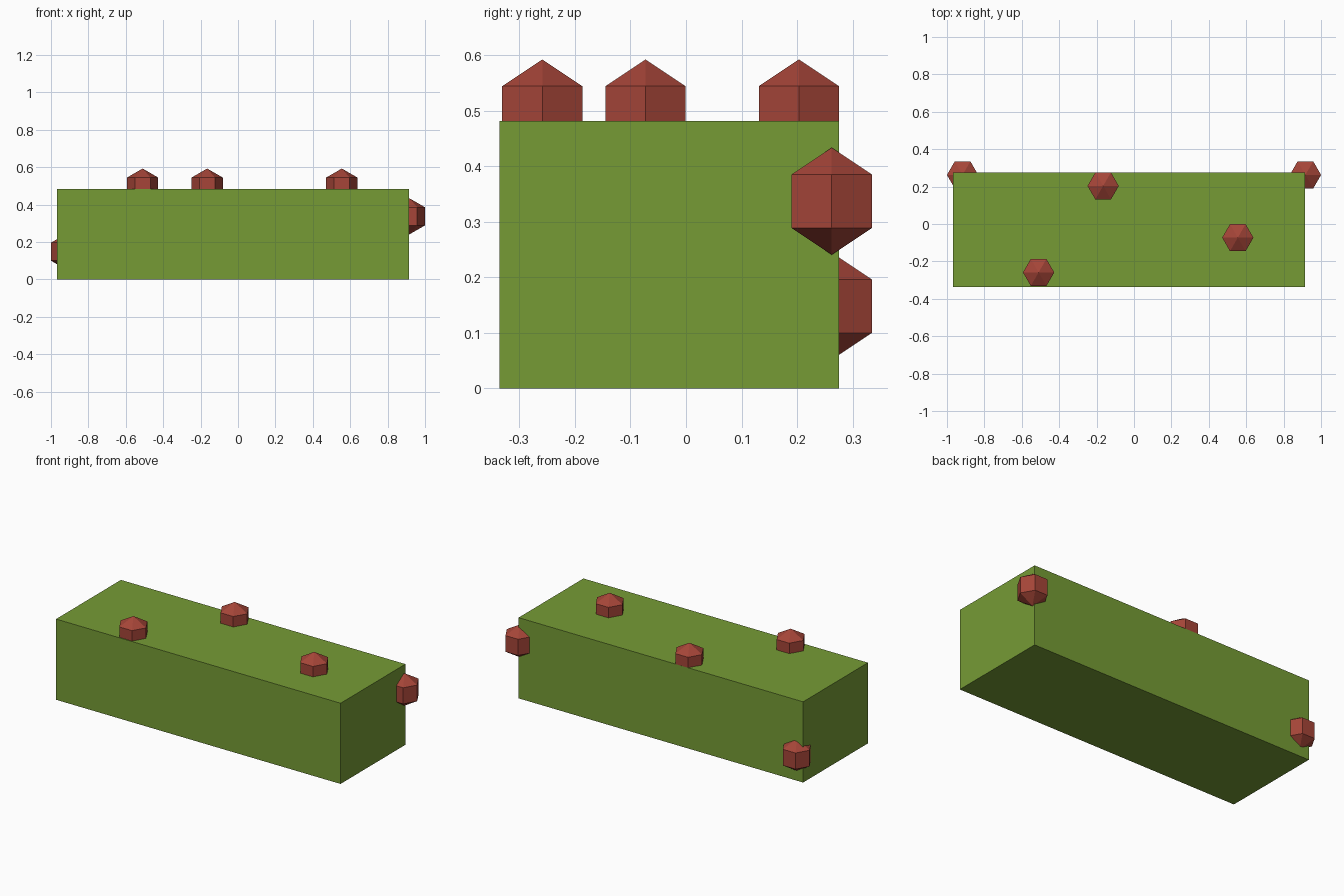
import bpy

if "Cube" in bpy.data.objects:
    bpy.data.objects.remove(bpy.data.objects["Cube"])


def material(name, rgb):
    m = bpy.data.materials.new(name)
    m.diffuse_color = (*rgb, 1)
    m.use_nodes = True
    m.node_tree.nodes["Principled BSDF"].inputs["Base Color"].default_value = m.diffuse_color
    return m


green = material("leaf green", (0.18, 0.33, 0.036))
red = material("berry red", (0.38, 0.06, 0.04))

# Hedge: one plain block standing on the ground
x0, x1, y0, y1, height = -0.967, 0.913, -0.336, 0.276, 0.482
bpy.ops.mesh.primitive_cube_add(size=1, location=((x0 + x1) / 2, (y0 + y1) / 2, height / 2))
hedge = bpy.context.object
hedge.name = "hedge"
hedge.scale = (x1 - x0, y1 - y0, height)
hedge.data.materials.append(green)

# Berries: six-sided, flat-faced balls half sunk into the hedge
centres = [
    (-0.51, -0.259, 0.496), (-0.165, 0.2035, 0.496), (0.555, -0.073, 0.496),  # top
    (0.9165, 0.2625, 0.337), (-0.9165, 0.2625, 0.148),  # back corners
]
for i, centre in enumerate(centres):
    bpy.ops.mesh.primitive_uv_sphere_add(segments=6, ring_count=3, radius=0.0965,
                                         location=centre, rotation=(0, 0, 1.5707963))
    berry = bpy.context.object
    berry.name = f"berry_{i + 1}"
    berry.data.materials.append(red)
